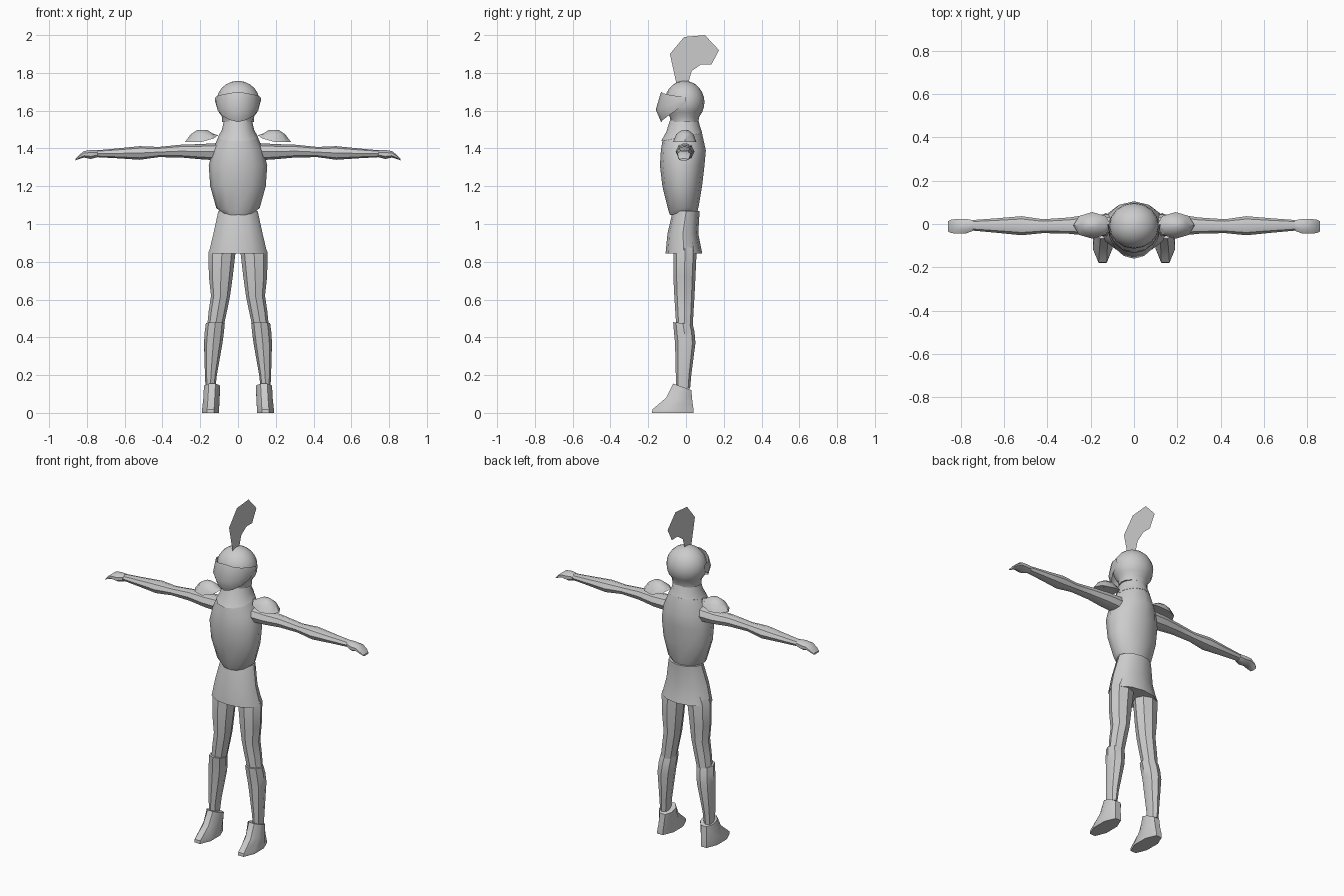
import bpy, bmesh, math

if "Cube" in bpy.data.objects:
    bpy.data.objects.remove(bpy.data.objects["Cube"])

steel = bpy.data.materials.new("steel grey")
steel.diffuse_color = (0.6, 0.6, 0.6, 1)
steel.use_nodes = True
steel.node_tree.nodes["Principled BSDF"].inputs["Base Color"].default_value = steel.diffuse_color


def finish(name, bm, mirror=False, angle=40):
    """Turn a bmesh into a smooth-by-angle object, mirrored across x if asked."""
    bmesh.ops.recalc_face_normals(bm, faces=bm.faces)
    me = bpy.data.meshes.new(name)
    bm.to_mesh(me)
    bm.free()
    me.materials.append(steel)
    me.shade_smooth()
    me.set_sharp_from_angle(angle=math.radians(angle))
    ob = bpy.data.objects.new(name, me)
    bpy.context.collection.objects.link(ob)
    if mirror:
        ob.modifiers.new("mirror", 'MIRROR').use_mirror_merge = False
    return ob


def loft(name, rings, n=8, axis='z', mirror=False, flat=False, caps=True, angle=40):
    """Skin oval rings (h, a0, a1, b0, b1, tilt); a/b are x/y, or y/z along the x axis.
    flat turns the ring half a step so that flat sides meet the limits."""
    bm = bmesh.new()
    phase = math.pi / n if flat else 0
    grow = 1 / math.cos(math.pi / n) if flat else 1
    loops = []
    for h, a0, a1, b0, b1, *tilt in rings:
        loop = []
        for i in range(n):
            t = 2 * math.pi * i / n + phase
            a = (a0 + a1) / 2 + (a1 - a0) / 2 * grow * math.cos(t)
            db = (b1 - b0) / 2 * grow * math.sin(t)
            b = (b0 + b1) / 2 + db
            hh = h + (tilt[0] * db if tilt else 0)
            loop.append(bm.verts.new((a, b, hh) if axis == 'z' else (hh, a, b)))
        loops.append(loop)
    for lo, hi in zip(loops, loops[1:]):
        for i in range(n):
            j = (i + 1) % n
            bm.faces.new((lo[i], lo[j], hi[j], hi[i]))
    if caps:
        bm.faces.new(loops[0][::-1])
        bm.faces.new(loops[-1])
    return finish(name, bm, mirror, angle)


# Body armour
loft("breastplate", [
    (1.055, -.08, .08, -.085, .06, .1), (1.085, -.115, .115, -.095, .067, .1),
    (1.20, -.147, .147, -.125, .085), (1.31, -.155, .155, -.138, .098),
    (1.39, -.135, .135, -.133, .105), (1.46, -.105, .105, -.125, .085, .2)], n=12)
loft("gorget", [
    (1.46, -.106, .106, -.132, .086, .2), (1.50, -.085, .085, -.105, .075, .15),
    (1.57, -.07, .07, -.078, .06)], n=12)
loft("skirt", [
    (.845, -.155, .155, -.108, .086), (.95, -.13, .13, -.098, .065),
    (1.07, -.104, .104, -.07, .072)], n=12)

# Helmet dome, cut off flat where it meets the gorget
dome = [(1.54, -.084, .084, -.08, .065)]
for k in range(-3, 7):
    e = math.radians(k * 14)
    r = .115 * math.cos(e)
    dome.append((1.645 + .113 * math.sin(e), -r, r, -.008 - r * .92, -.008 + r * .92))
loft("helmet", dome, n=16)

# Pointed visor wrapped around the front half of the helmet
bm = bmesh.new()
rows = []
for z0, rise, power, rx, ry in ((1.70, -.03, 1, .12, .132),
                                (1.605, .05, 1.6, .123, .16),
                                (1.54, .10, 1.6, .117, .132)):
    row = []
    for i in range(9):
        t = (i - 4) / 4
        a = t * math.pi / 2
        row.append(bm.verts.new((rx * math.sin(a), -ry * math.cos(a),
                                 z0 + rise * abs(t) ** power)))
    rows.append(row)
for up, low in zip(rows, rows[1:]):
    for i in range(8):
        bm.faces.new((up[i], low[i], low[i + 1], up[i + 1]))
finish("visor", bm, angle=50)

# Flat feather plume
bm = bmesh.new()
plume = [(-.05, 1.74), (-.085, 1.90), (-.01, 1.99), (.10, 2.0), (.175, 1.92),
         (.135, 1.845), (.08, 1.845), (.03, 1.81), (.01, 1.74)]
bm.faces.new([bm.verts.new((0, y, z)) for y, z in plume])
finish("plume", bm)

# Arms and hands
loft("arm", [
    (.08, -.055, .045, 1.335, 1.43), (.20, -.055, .045, 1.343, 1.423),
    (.30, -.045, .03, 1.352, 1.42), (.42, -.042, .022, 1.354, 1.408),
    (.52, -.052, .036, 1.340, 1.412), (.64, -.04, .026, 1.348, 1.40),
    (.75, -.03, .018, 1.354, 1.39)], axis='x', mirror=True)
loft("hand", [
    (.745, -.032, .018, 1.353, 1.391), (.78, -.045, .024, 1.344, 1.392),
    (.815, -.045, .024, 1.352, 1.386), (.845, -.042, .02, 1.343, 1.362),
    (.86, -.035, .012, 1.336, 1.346)], axis='x', mirror=True, flat=True)

# Pauldrons: low domes whose inner end is lifted
pauldron = loft("pauldron", [
    (1.435, .105, .28, -.068, .055), (1.475, .125, .25, -.052, .04),
    (1.498, .165, .215, -.022, .01)], mirror=True)
for v in pauldron.data.vertices:
    if v.co.x < .15 and v.co.z < 1.45:
        v.co.z += .035 * min(1, (.15 - v.co.x) / .04)

# Legs, greaves and boots
loft("thigh", [
    (.44, .08, .165, -.05, .035), (.54, .058, .155, -.057, .04),
    (.62, .042, .143, -.062, .045), (.72, .028, .154, -.067, .05),
    (.85, .013, .157, -.067, .056), (.93, .01, .12, -.06, .05)], mirror=True)
loft("greave", [
    (.13, .12, .172, -.052, .022), (.20, .112, .175, -.054, .028),
    (.37, .082, .18, -.058, .05), (.43, .074, .176, -.064, .045),
    (.475, .07, .17, -.068, .035, -.1)], mirror=True)
loft("boot", [
    (0, .10, .19, -.18, .04), (.018, .10, .19, -.178, .04),
    (.07, .098, .184, -.105, .034, -.15), (.138, .094, .18, -.068, .028, -.35)],
    mirror=True, flat=True)
